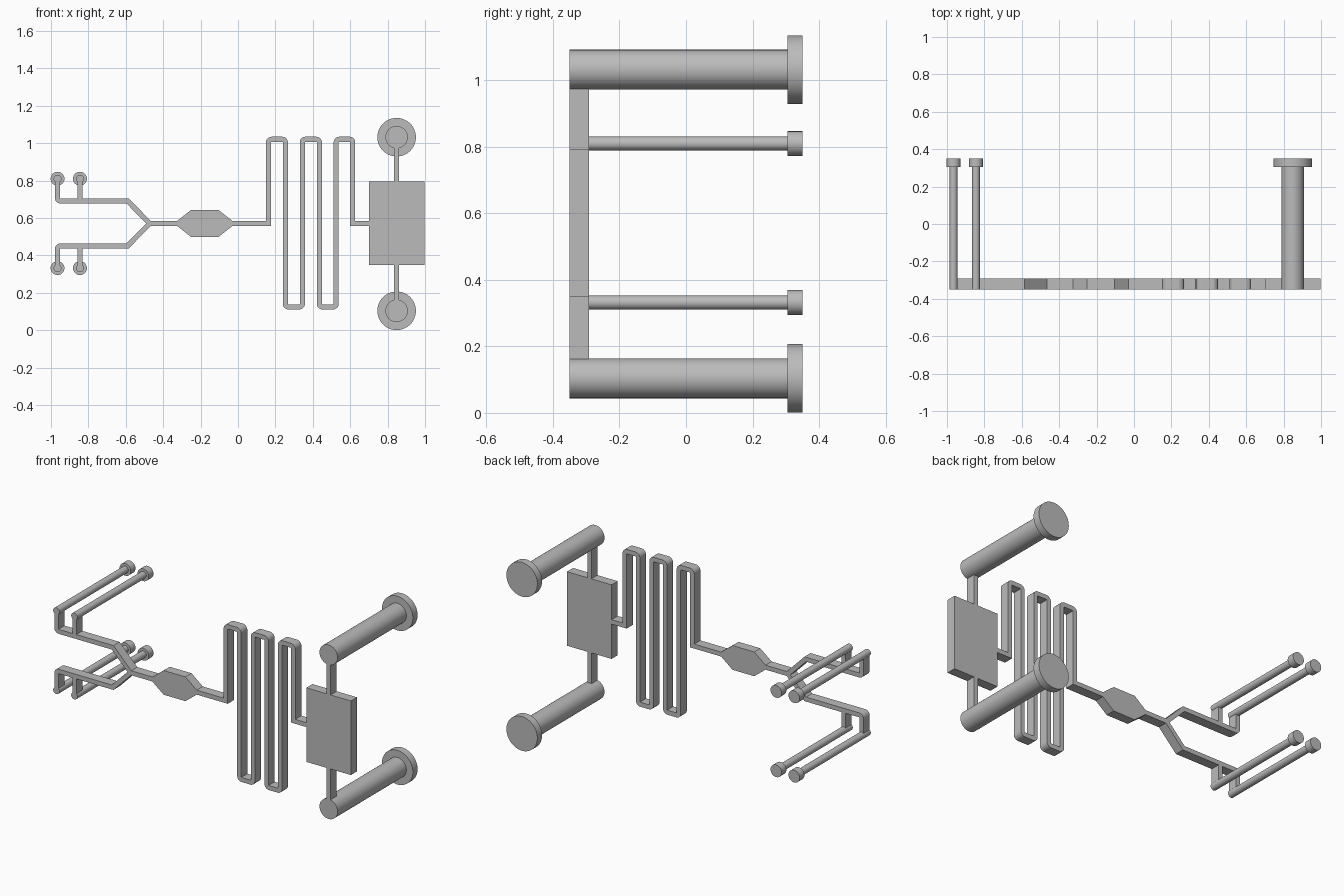
import bpy, bmesh
from math import radians
from mathutils import Vector

if "Cube" in bpy.data.objects:
    bpy.data.objects.remove(bpy.data.objects["Cube"], do_unlink=True)

FRONT, DEPTH, HALF = -0.35, 0.058, 0.0135   # channel front, thickness, half width
MID = 0.571                                 # height of the main channel

grey = bpy.data.materials.new("plain grey")
grey.use_nodes = True
grey.diffuse_color = (0.5, 0.5, 0.5, 1)
grey.node_tree.nodes["Principled BSDF"].inputs["Base Color"].default_value = (0.5, 0.5, 0.5, 1)


def extrude_faces(name, polygons):
    """Thicken flat (x, z) polygons backwards into one solid."""
    bm = bmesh.new()
    for poly in polygons:
        bm.faces.new([bm.verts.new((p[0], FRONT, p[1])) for p in poly])
    bmesh.ops.remove_doubles(bm, verts=bm.verts, dist=1e-5)
    made = bmesh.ops.extrude_face_region(bm, geom=bm.faces[:], use_keep_orig=True)
    moved = [g for g in made["geom"] if isinstance(g, bmesh.types.BMVert)]
    bmesh.ops.translate(bm, verts=moved, vec=(0, DEPTH, 0))
    bmesh.ops.recalc_face_normals(bm, faces=bm.faces)
    mesh = bpy.data.meshes.new(name)
    bm.to_mesh(mesh)
    bm.free()
    mesh.materials.append(grey)
    obj = bpy.data.objects.new(name, mesh)
    bpy.context.collection.objects.link(obj)
    return obj


def round_corners(points, rounded, radius=0.016, steps=5):
    """Replace the chosen corners of a path by short arcs."""
    path = []
    for i, p in enumerate(points):
        if i not in rounded:
            path.append(p)
            continue
        a = p + (points[i - 1] - p).normalized() * radius
        b = p + (points[i + 1] - p).normalized() * radius
        centre = a + b - p
        for k in range(steps + 1):
            chord = a.lerp(b, k / steps) - centre
            path.append(centre + chord.normalized() * radius)
    return path


def channel(name, points, rounded=()):
    """Constant-width ribbon with mitred joints, thickened."""
    path = round_corners([Vector(p) for p in points], rounded)
    left, right = [], []
    for i, p in enumerate(path):
        before = (p - path[i - 1]).normalized() if i else None
        after = (path[i + 1] - p).normalized() if i + 1 < len(path) else before
        before = before or after
        n1 = Vector((-before.y, before.x))
        n2 = Vector((-after.y, after.x))
        mitre = (n1 + n2).normalized()
        mitre *= HALF / mitre.dot(n1)
        left.append(p + mitre)
        right.append(p - mitre)
    quads = [(left[i], left[i + 1], right[i + 1], right[i]) for i in range(len(path) - 1)]
    return extrude_faces(name, quads)


def cylinder(name, x, z, radius, y0, y1):
    bpy.ops.mesh.primitive_cylinder_add(vertices=64, radius=radius, depth=y1 - y0,
                                        location=(x, (y0 + y1) / 2, z),
                                        rotation=(radians(90), 0, 0))
    obj = bpy.context.object
    obj.name = name
    obj.data.materials.append(grey)
    bpy.ops.object.shade_smooth_by_angle(angle=radians(30))


def port(name, x, z, radius, flange):
    cylinder(name + "_tube", x, z, radius, FRONT, 0.31)
    cylinder(name + "_flange", x, z, flange, 0.305, 0.35)


# Inlet arms, feeds and ports, mirrored above and below the main channel
OUTER, INNER = -0.965, -0.845
for side, s in (("upper", 1), ("lower", -1)):
    arm, end = MID + s * 0.12, MID + s * 0.239
    channel(side + "_inlet_arm",
            [(OUTER, end), (OUTER, arm), (-0.59, arm), (-0.472, MID), (-0.46, MID)], {1})
    channel(side + "_inner_feed", [(INNER, end), (INNER, arm)])
    port(side + "_outer_inlet", OUTER, end, 0.021, 0.037)
    port(side + "_inner_inlet", INNER, end, 0.021, 0.037)

# Main channel and six-sided mixing chamber
channel("main_channel", [(-0.472, MID), (-0.32, MID)])
extrude_faces("mixing_chamber", [[
    (-0.325, MID - HALF), (-0.25, MID - 0.073), (-0.105, MID - 0.073), (-0.03, MID - HALF),
    (-0.03, MID + HALF), (-0.105, MID + 0.073), (-0.25, MID + 0.073), (-0.325, MID + HALF)]])

# Serpentine channel
TOP, BOTTOM = 1.021, 0.125
columns = [0.163, 0.253, 0.344, 0.435, 0.525, 0.613]
points = [(-0.035, MID), (columns[0], MID)]
for i in range(0, 6, 2):
    points += [(columns[i], TOP), (columns[i + 1], TOP)]
    if i < 4:
        points += [(columns[i + 1], BOTTOM), (columns[i + 2], BOTTOM)]
points += [(columns[-1], MID), (0.705, MID)]
channel("serpentine_channel", points, range(2, len(points) - 2))

# Collection chamber with its two large ports
extrude_faces("collection_chamber", [[(0.70, MID - 0.223), (0.997, MID - 0.223),
                                      (0.997, MID + 0.223), (0.70, MID + 0.223)]])
for side, s in (("upper", 1), ("lower", -1)):
    z = MID - 0.003 + s * 0.464
    channel(side + "_outlet_feed", [(0.848, MID + s * 0.22), (0.848, z)])
    port(side + "_outlet", 0.848, z, 0.06, 0.103)
